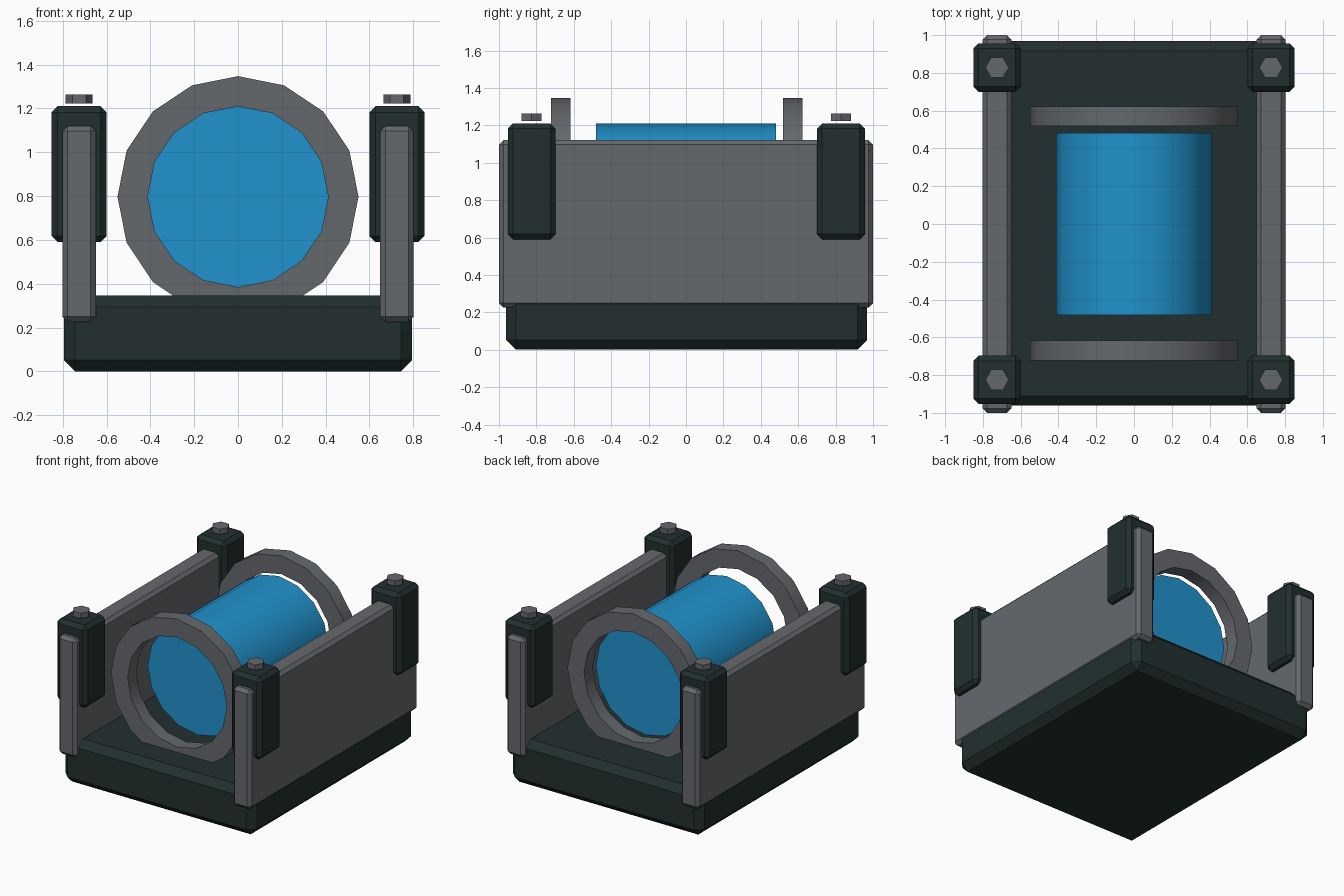
import bpy, bmesh, math
from mathutils import Matrix

cube = bpy.data.objects.get("Cube")
if cube:
    bpy.data.objects.remove(cube, do_unlink=True)


def material(name, rgb):
    m = bpy.data.materials.new(name)
    m.use_nodes = True
    m.diffuse_color = (*rgb, 1)
    m.node_tree.nodes["Principled BSDF"].inputs["Base Color"].default_value = (*rgb, 1)
    return m


dark = material("dark green grey", (0.016, 0.028, 0.028))
grey = material("steel grey", (0.13, 0.14, 0.152))
blue = material("bright blue", (0.015, 0.29, 0.61))


def finish(name, bm, mat):
    bmesh.ops.recalc_face_normals(bm, faces=bm.faces)
    mesh = bpy.data.meshes.new(name)
    bm.to_mesh(mesh)
    bm.free()
    mesh.materials.append(mat)
    ob = bpy.data.objects.new(name, mesh)
    bpy.context.collection.objects.link(ob)
    return ob


def box(name, centre, size, bevel, mat):
    """Box with chamfered edges."""
    bm = bmesh.new()
    bmesh.ops.create_cube(bm, size=1, matrix=Matrix.Translation(centre) @ Matrix.Diagonal((*size, 1)))
    bmesh.ops.bevel(bm, geom=bm.edges[:], offset=bevel, segments=1, affect='EDGES')
    return finish(name, bm, mat)


def prism(name, centre, radius, depth, sides, mat, along_y=False):
    """Capped cylinder along z, or along y with a vertex at the top."""
    bm = bmesh.new()
    turn = Matrix.Rotation(math.pi / 2, 4, 'X') if along_y else Matrix.Rotation(math.pi / 2, 4, 'Z')
    bmesh.ops.create_cone(bm, cap_ends=True, segments=sides, radius1=radius, radius2=radius,
                          depth=depth, matrix=Matrix.Translation(centre) @ turn)
    return finish(name, bm, mat)


def ring(name, centre, outer, inner, depth, sides, mat):
    """Flat-sided hoop around the y axis."""
    bm = bmesh.new()
    loops = []
    for i in range(sides):
        a = math.tau * i / sides
        loops.append([bm.verts.new((centre[0] + r * math.cos(a), centre[1] + y, centre[2] + r * math.sin(a)))
                      for r, y in ((outer, -depth / 2), (outer, depth / 2),
                                   (inner, depth / 2), (inner, -depth / 2))])
    for i in range(sides):
        p, q = loops[i], loops[(i + 1) % sides]
        for k in range(4):
            n = (k + 1) % 4
            bm.faces.new((p[k], p[n], q[n], q[k]))
    return finish(name, bm, mat)


def smooth(ob):
    bpy.ops.object.select_all(action='DESELECT')
    ob.select_set(True)
    bpy.context.view_layer.objects.active = ob
    bpy.ops.object.shade_smooth_by_angle(angle=math.radians(30))


# Base tray
box("base", (0, 0.003, 0.173), (1.59, 1.93, 0.345), 0.052, dark)

# Drum and its two end hoops
AXIS_Z = 0.797
smooth(prism("drum", (0, 0, AXIS_Z), 0.412, 0.965, 16, blue, along_y=True))
for label, y in (("front", -0.67), ("back", 0.57)):
    smooth(ring(label + "_hoop", (0, y, AXIS_Z), 0.55, 0.412, 0.104, 16, grey))

# Side walls, corner clamps and bolts
for side, sx in (("left", 1), ("right", -1)):
    box(side + "_wall", (sx * 0.725, 0, 0.673), (0.152, 2.0, 0.895), 0.024, grey)
    for end, y in (("front", -0.825), ("back", 0.828)):
        box(f"{end}_{side}_clamp", (sx * 0.725, y, 0.9), (0.252, 0.256, 0.62), 0.028, dark)
        prism(f"{end}_{side}_bolt", (sx * 0.725, y, 1.243), 0.062, 0.04, 6, grey)
